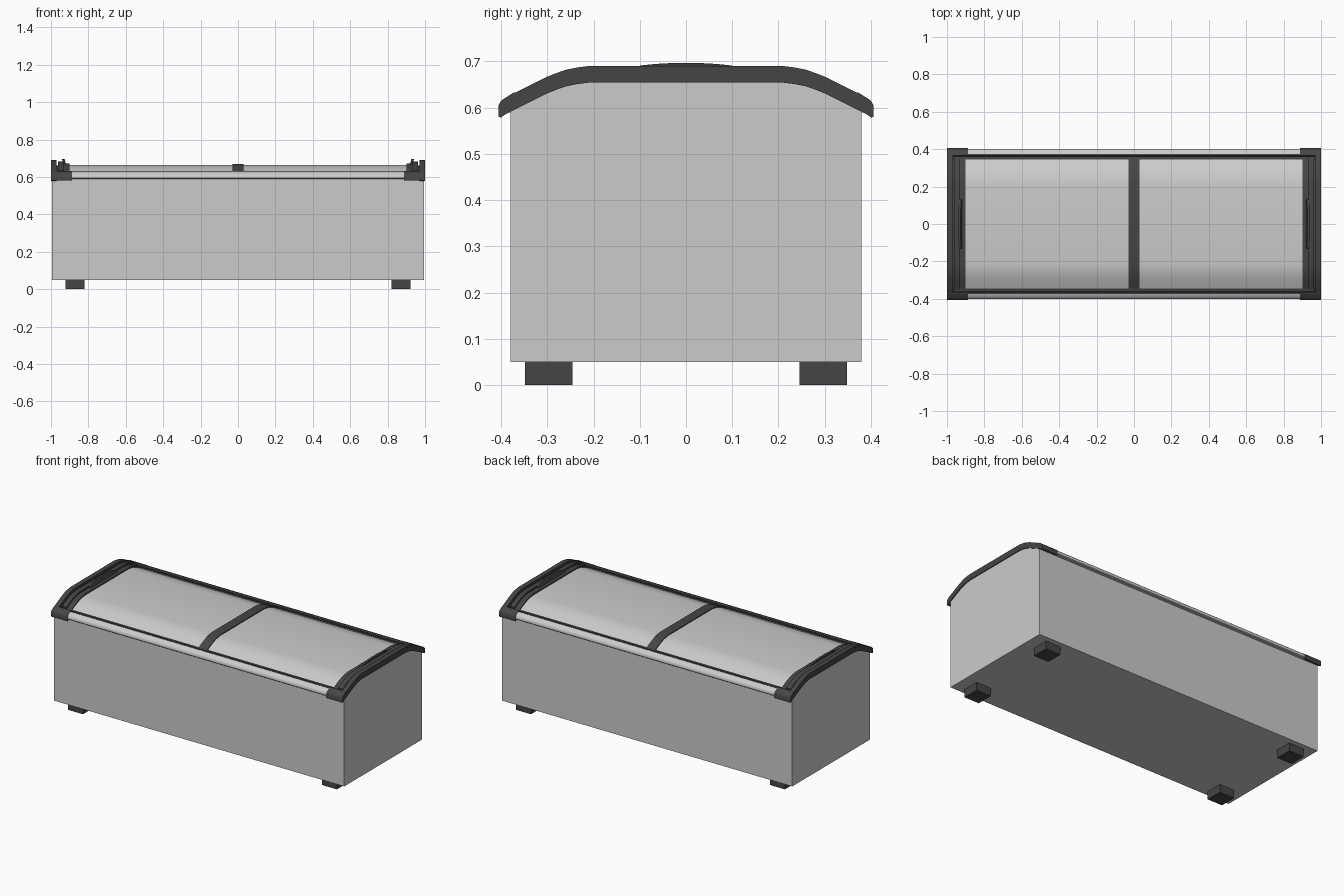
import bpy, bmesh, math

if "Cube" in bpy.data.objects:
    bpy.data.objects.remove(bpy.data.objects["Cube"])

dark = bpy.data.materials.new("dark_plastic")
dark.diffuse_color = (0.06, 0.06, 0.06, 1)
dark.use_nodes = True
dark.node_tree.nodes["Principled BSDF"].inputs["Base Color"].default_value = dark.diffuse_color

# Half of the domed lid line (y, z), outer edge to centre
HALF = [(0.405, 0.606), (0.40, 0.615), (0.39, 0.622), (0.30, 0.667),
        (0.28, 0.675), (0.26, 0.682), (0.235, 0.687), (0.212, 0.69)]


def height(y):
    y = abs(y)
    if y <= HALF[-1][0]:
        return HALF[-1][1]
    for (y0, z0), (y1, z1) in zip(HALF, HALF[1:]):
        if y1 <= y <= y0:
            return z1 + (z0 - z1) * (y - y1) / (y0 - y1)
    return HALF[0][1]


def extrude(name, prof, x0, x1, mat=None, smooth=True, lean=0.0):
    """Extrude a closed (y, z) profile along x."""
    bm = bmesh.new()
    zmin = min(z for y, z in prof)
    a = [bm.verts.new((x0 + lean * (z - zmin), y, z)) for y, z in prof]
    b = [bm.verts.new((x1 + lean * (z - zmin), y, z)) for y, z in prof]
    n = len(prof)
    for i in range(n):
        j = (i + 1) % n
        bm.faces.new((a[i], a[j], b[j], b[i]))
    bm.faces.new(a)
    bm.faces.new(b)
    bmesh.ops.recalc_face_normals(bm, faces=bm.faces)
    me = bpy.data.meshes.new(name)
    bm.to_mesh(me)
    bm.free()
    ob = bpy.data.objects.new(name, me)
    bpy.context.collection.objects.link(ob)
    if mat:
        me.materials.append(mat)
    if smooth:
        bpy.ops.object.select_all(action='DESELECT')
        ob.select_set(True)
        bpy.context.view_layer.objects.active = ob
        bpy.ops.object.shade_smooth_by_angle(angle=math.radians(30))
    return ob


def box(name, x0, x1, y0, y1, z0, z1, mat=None):
    return extrude(name, [(y0, z0), (y1, z0), (y1, z1), (y0, z1)], x0, x1, mat, False)


def band(w, top, bottom):
    """Closed strip following the dome, top/bottom are drops below the lid line."""
    ys = [w] + [y for y, z in HALF if y < w - 0.001]
    ys = ys + [-y for y in reversed(ys)]
    return ([(y, height(y) - top) for y in ys] +
            [(y, height(y) - bottom) for y in reversed(ys)])


# Cabinet
box("cabinet", -0.995, 0.995, -0.38, 0.38, 0.05, 0.592)

# Curved glass lid and its centre bar
extrude("glass_lid", band(0.36, 0.025, 0.031), -0.91, 0.91)
extrude("centre_bar", band(0.352, 0.020, 0.030), -0.03, 0.03, dark)

for s, side in ((-1, "left"), (1, "right")):
    # End wall reaching up under the rim
    yz = [(0.38, 0.55), (0.38, 0.594), (0.30, 0.634), (0.26, 0.649), (0.212, 0.656)]
    wall = yz + [(-y, z) for y, z in reversed(yz)]
    extrude(side + "_end_wall", wall, s * 0.96, s * 0.995)

    # Outer end rim with the recessed base beside it
    rim = band(0.405, 0, 0.036)
    rim = [(y, 0.58 if abs(y) > 0.404 and z < 0.6 else z) for y, z in rim]
    extrude(side + "_end_rim", rim, s * 0.97, s * 1.0, dark)
    extrude(side + "_rim_base", band(0.37, 0.03, 0.042), s * 0.90, s * 0.975, dark)

    # Stepped sliding lid frame
    extrude(side + "_lid_frame", band(0.355, 0.018, 0.032), s * 0.90, s * 0.962, dark)
    extrude(side + "_lid_frame_step", band(0.35, 0.008, 0.02), s * 0.932, s * 0.962, dark)

    # Arched leaning grip
    top = [(0.13 * math.cos(math.pi * i / 12),
            0.680 + 0.017 * math.sin(math.pi * i / 12)) for i in range(13)]
    grip = [(0.13, 0.665)] + top + [(-0.13, 0.665)]
    extrude(side + "_grip", grip, s * 0.918, s * 0.932, dark, True, s * 0.3)

for s, side in ((-1, "front"), (1, "back")):
    # Rounded long rail, corner caps and the dark groove inside the rail
    rail = [(0.37, 0.59), (0.398, 0.59), (0.402, 0.594), (0.402, 0.605), (0.398, 0.613),
            (0.39, 0.620), (0.378, 0.627), (0.37, 0.629)]
    extrude(side + "_rail", [(s * y, z) for y, z in rail], -0.97, 0.97)
    cap = [(0.365, 0.60), (0.405, 0.58), (0.405, 0.606), (0.40, 0.615),
           (0.39, 0.622), (0.372, 0.633), (0.365, 0.633)]
    for t, end in ((-1, "left"), (1, "right")):
        extrude(f"{side}_{end}_corner_cap", [(s * y, z) for y, z in cap],
                t * 0.888, t * 0.999, dark)
    strip = [(0.345, 0.59), (0.374, 0.59), (0.374, 0.630), (0.366, 0.632),
             (0.362, 0.624), (0.345, 0.627)]
    extrude(side + "_lid_track", [(s * y, z) for y, z in strip], -0.965, 0.965, dark, False)

    # Feet
    for t, end in ((-1, "left"), (1, "right")):
        y0, y1 = sorted((s * 0.245, s * 0.348))
        box(f"{side}_{end}_foot", t * 0.82, t * 0.922, y0, y1, 0.0, 0.05, dark)
